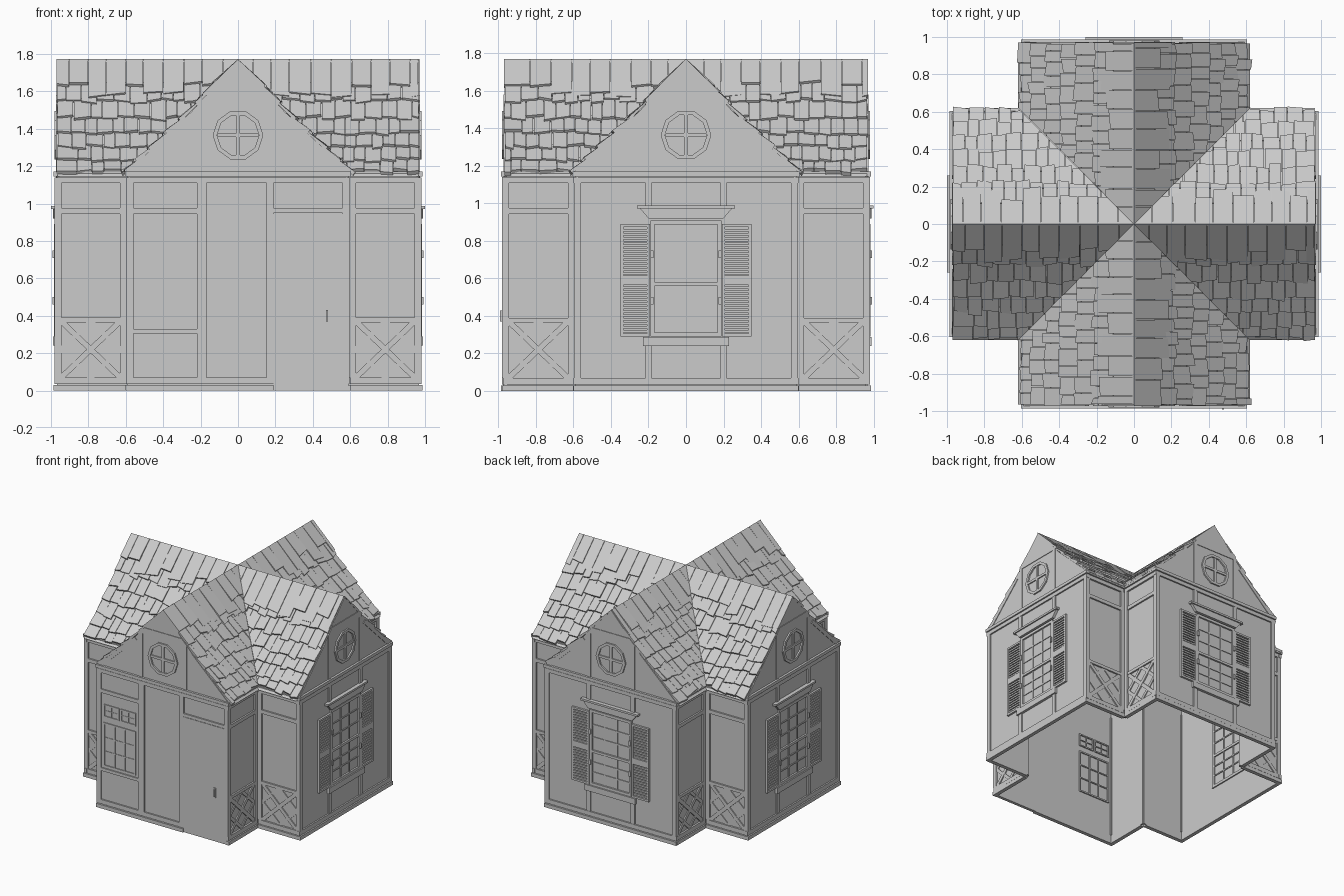
import bpy, bmesh, math, random
from mathutils import Matrix, Vector

if "Cube" in bpy.data.objects:
    bpy.data.objects.remove(bpy.data.objects["Cube"])

random.seed(4)
mat = bpy.data.materials.new("plain grey")
mat.diffuse_color = (0.6, 0.6, 0.6, 1)
mat.use_nodes = True
mat.node_tree.nodes["Principled BSDF"].inputs["Base Color"].default_value = mat.diffuse_color
parts = {}


def part(name):
    return parts.setdefault(name, bmesh.new())


def prism(name, k, pts, d0, d1):
    """Extrude a (u, z) outline from depth d0 to d1 on house side k (0 front, 1 right, 2 back, 3 left)."""
    bm, rot = part(name), Matrix.Rotation(k * math.pi / 2, 3, 'Z')
    a, b = [[bm.verts.new(rot @ Vector((u, -d, z))) for u, z in pts] for d in (d0, d1)]
    n = len(pts)
    bm.faces.new(a)
    bm.faces.new(b[::-1])
    for i in range(n):
        j = (i + 1) % n
        bm.faces.new((a[i], b[i], b[j], a[j]))


def box(name, k, u0, u1, z0, z1, d0, d1):
    prism(name, k, [(u0, z0), (u1, z0), (u1, z1), (u0, z1)], d0, d1)


def bar(name, k, p, q, w, d0, d1):
    p, q = Vector(p), Vector(q)
    s = (q - p).orthogonal().normalized() * w / 2
    prism(name, k, [p - s, q - s, q + s, p + s], d0, d1)


def frame(name, k, u0, u1, z0, z1, w, d0, d1):
    for a, b in ((u0, u0 + w), (u1 - w, u1)):
        box(name, k, a, b, z0, z1, d0, d1)
    for a, b in ((z0, z0 + w), (z1 - w, z1)):
        box(name, k, u0 + w, u1 - w, a, b, d0, d1)


def grid(name, k, u0, u1, z0, z1, cols, rows, w, d0, d1):
    for i in range(1, cols):
        u = u0 + (u1 - u0) * i / cols
        box(name, k, u - w / 2, u + w / 2, z0, z1, d0, d1)
    for i in range(1, rows):
        z = z0 + (z1 - z0) * i / rows
        box(name, k, u0, u1, z - w / 2, z + w / 2, d0, d1)


# roof slope: height against distance from the ridge
PROFILE = [(0, 1.765), (0.25, 1.49), (0.62, 1.145)]


def height(u):
    (a, za), (b, zb) = PROFILE[:2] if u < 0.25 else PROFILE[1:]
    return za + (zb - za) * (u - a) / (b - a)


def gable_and_frame(k):
    # wall sheet with gable
    prism("gable_wall", k, [(-0.59, 0.01), (0.59, 0.01), (0.59, height(0.59)), (0.25, 1.49),
                            (0, 1.765), (-0.25, 1.49), (-0.59, height(0.59))], 0.955, 0.968)
    # sill and top beams
    right = 0.19 if k == 0 else 0.6
    box("base_beam", k, -0.6, right, 0, 0.03, 0.955, 0.986)
    box("base_beam", k, -0.6, right, 0.035, 0.07, 0.955, 0.98)
    box("top_beam", k, -0.6, 0.6, 1.11, 1.14, 0.955, 0.98)
    box("top_beam", k, -0.605, 0.605, 1.145, 1.17, 0.955, 0.986)
    # gable studs, collar board and round window
    for s in (-1, 1):
        box("gable_stud", k, s * 0.2 - 0.015, s * 0.2 + 0.015, 1.17, 1.53, 0.96, 0.973)
        bar("rake_board", k, (s * 0.25, 1.47), (s * 0.59, 1.15), 0.03, 0.96, 0.973)
    prism("collar_board", k, [(-0.22, 1.53), (0.22, 1.53), (0.17, 1.58), (-0.17, 1.58)], 0.96, 0.973)
    ring = [(math.cos(i * math.pi / 5), math.sin(i * math.pi / 5)) for i in range(10)]
    for (a, b), (c, d) in zip(ring, ring[1:] + ring[:1]):
        prism("round_window", k, [(r * x, 1.365 + r * y) for r, x, y in
              ((0.112, a, b), (0.135, a, b), (0.135, c, d), (0.112, c, d))], 0.945, 0.98)
    box("round_window", k, -0.01, 0.01, 1.255, 1.475, 0.947, 0.977)
    box("round_window", k, -0.11, 0.11, 1.355, 1.375, 0.947, 0.977)


def recess_walls(k):
    for s in (-1, 1):
        def b(name, u0, u1, *rest):
            box(name, k, min(s * u0, s * u1), max(s * u0, s * u1), *rest)
        b("recess_wall", 0.58, 0.965, 0.01, 1.165, 0.57, 0.582)
        b("corner_post", 0.56, 0.597, 0.07, 1.11, 0.945, 0.98)
        b("inner_post", 0.58, 0.63, 0.07, 1.11, 0.575, 0.597)
        b("base_beam", 0.6, 0.978, 0, 0.03, 0.57, 0.602)
        b("base_beam", 0.6, 0.975, 0.035, 0.07, 0.57, 0.597)
        b("top_beam", 0.6, 0.975, 1.11, 1.14, 0.57, 0.597)
        b("top_beam", 0.6, 0.978, 1.145, 1.17, 0.57, 0.604)
        b("recess_rail", 0.63, 0.945, 0.945, 0.975, 0.575, 0.595)
        b("recess_rail", 0.63, 0.945, 0.365, 0.39, 0.575, 0.595)
        # crossed lattice: a large X over a diamond
        u0, u1, z0, z1 = s * 0.63, s * 0.945, 0.07, 0.37
        um, zm = (u0 + u1) / 2, (z0 + z1) / 2
        bar("lattice", k, (u0, z0), (u1, z1), 0.03, 0.575, 0.592)
        bar("lattice", k, (u0, z1), (u1, z0), 0.03, 0.575, 0.591)
        mids = [(um, z0), (u1, zm), (um, z1), (u0, zm)]
        for p, q in zip(mids, mids[1:] + mids[:1]):
            bar("lattice", k, p, q, 0.025, 0.575, 0.589)


def shuttered_window(k):
    frame("window_frame", k, -0.19, 0.19, 0.29, 0.91, 0.022, 0.945, 0.982)
    box("window_frame", k, -0.168, 0.168, 0.56, 0.58, 0.945, 0.982)
    for z0, z1 in ((0.312, 0.56), (0.58, 0.888)):
        grid("window_bars", k, -0.168, 0.168, z0, z1, 3, 3, 0.01, 0.948, 0.974)
    box("window_sill", k, -0.23, 0.23, 0.24, 0.288, 0.96, 0.99)
    prism("window_hood", k, [(-0.2, 0.92), (0.2, 0.92), (0.255, 0.985), (-0.255, 0.985)], 0.96, 0.99)
    box("window_hood", k, -0.26, 0.26, 0.972, 0.988, 0.96, 1.0)
    for s in (-1, 1):
        box("wall_stud", k, s * 0.2 - 0.017, s * 0.2 + 0.017, 0.07, 0.24, 0.96, 0.978)
        box("wall_stud", k, s * 0.2 - 0.017, s * 0.2 + 0.017, 0.988, 1.11, 0.96, 0.978)
        # louvred shutter with hinges
        u0, u1 = sorted((s * 0.192, s * 0.35))
        frame("shutter", k, u0, u1, 0.29, 0.89, 0.016, 0.96, 0.984)
        box("shutter", k, u0, u1, 0.565, 0.615, 0.96, 0.983)
        for z0 in (0.312, 0.62):
            for i in range(12):
                z = z0 + i * 0.021
                box("shutter_slats", k, u0 + 0.012, u1 - 0.012, z, z + 0.013, 0.96, 0.98)
        for z in (0.48, 0.73):
            box("shutter_hinge", k, s * 0.182 - 0.008, s * 0.182 + 0.008, z - 0.02, z + 0.02, 0.97, 0.993)


def entrance(k=0):
    # posts and rails
    box("front_post", k, -0.22, -0.168, 0.07, 1.11, 0.96, 0.98)
    box("front_post", k, 0.152, 0.19, 0.07, 1.11, 0.96, 0.98)
    box("front_rail", k, -0.56, -0.22, 0.945, 0.975, 0.96, 0.978)
    box("front_rail", k, -0.56, -0.22, 0.305, 0.33, 0.96, 0.978)
    # side window with two small upper panes
    frame("side_window", k, -0.54, -0.25, 0.345, 0.705, 0.012, 0.945, 0.975)
    grid("side_window", k, -0.53, -0.26, 0.355, 0.695, 3, 3, 0.009, 0.947, 0.972)
    for u in (-0.54, -0.387):
        frame("side_window", k, u, u + 0.14, 0.75, 0.855, 0.01, 0.945, 0.975)
        grid("side_window", k, u + 0.01, u + 0.13, 0.76, 0.845, 2, 2, 0.006, 0.947, 0.971)
    # door, panel above it and handle
    box("front_door", k, 0.19, 0.588, 0, 0.945, 0.95, 0.975)
    box("door_lintel", k, 0.19, 0.588, 0.95, 0.975, 0.96, 0.98)
    box("door_handle", k, 0.465, 0.485, 0.36, 0.44, 0.97, 0.982)
    box("door_handle", k, 0.47, 0.48, 0.37, 0.43, 0.982, 0.992)


def roof_slope(k, side):
    """One half slope: underlay plus uneven shingles, trimmed along the valley."""
    bm = bmesh.new()
    for a, b in ((0, 0.25), (0.25, 0.62)):
        bm.faces.new([bm.verts.new((u, -d, height(u))) for u, d in
                      ((a, a), (b, b), (b, 0.965), (a, 0.965))])
    rows = [0, 0.13, 0.21, 0.3, 0.385, 0.465, 0.54, 0.605]
    for r in range(7):
        d = -random.uniform(0, 0.05)
        end = random.uniform(0.965, 0.975)
        while d < end - 0.01:
            w = random.uniform(0.09, 0.12) if r == 0 else random.uniform(0.055, 0.095)
            d2 = d + w if d + w < end - 0.03 else end
            top = max(0, rows[r] - 0.02)
            low = rows[r + 1] + random.uniform(-0.012, 0.012)
            if r == 0:
                low += random.choice((0, 0.05))
            skew, lift = random.uniform(-0.006, 0.006), random.uniform(0.014, 0.024)
            v = []
            for t in (0, 1):
                for u, dd, off in ((top, d, 0.004), (top, d2 - 0.003, 0.004),
                                   (low + skew, d2 - 0.003, lift), (low - skew, d, lift)):
                    n = off * t
                    v.append(bm.verts.new((u + (n * 0.6 if u else 0), -dd, height(u) + n * 0.7 + 0.004 * t)))
            for f in ((3, 2, 1, 0), (4, 5, 6, 7), (0, 1, 5, 4), (1, 2, 6, 5), (2, 3, 7, 6), (3, 0, 4, 7)):
                bm.faces.new([v[i] for i in f])
            d = d2
    bmesh.ops.bisect_plane(bm, geom=bm.verts[:] + bm.edges[:] + bm.faces[:], plane_co=(0, 0, 0),
                           plane_no=(1, 1, 0), clear_outer=True)
    bm.transform(Matrix.Rotation(k * math.pi / 2, 4, 'Z') @ Matrix.Diagonal((side, 1, 1, 1)))
    tmp = bpy.data.meshes.new("slope")
    bm.to_mesh(tmp)
    bm.free()
    part("shingle_roof").from_mesh(tmp)
    bpy.data.meshes.remove(tmp)


for k in range(4):
    gable_and_frame(k)
    recess_walls(k)
    if k:
        shuttered_window(k)
    else:
        entrance()
    for side in (-1, 1):
        roof_slope(k, side)

for name, bm in parts.items():
    bmesh.ops.recalc_face_normals(bm, faces=bm.faces[:])
    me = bpy.data.meshes.new(name)
    bm.to_mesh(me)
    bm.free()
    me.materials.append(mat)
    bpy.context.collection.objects.link(bpy.data.objects.new(name, me))
